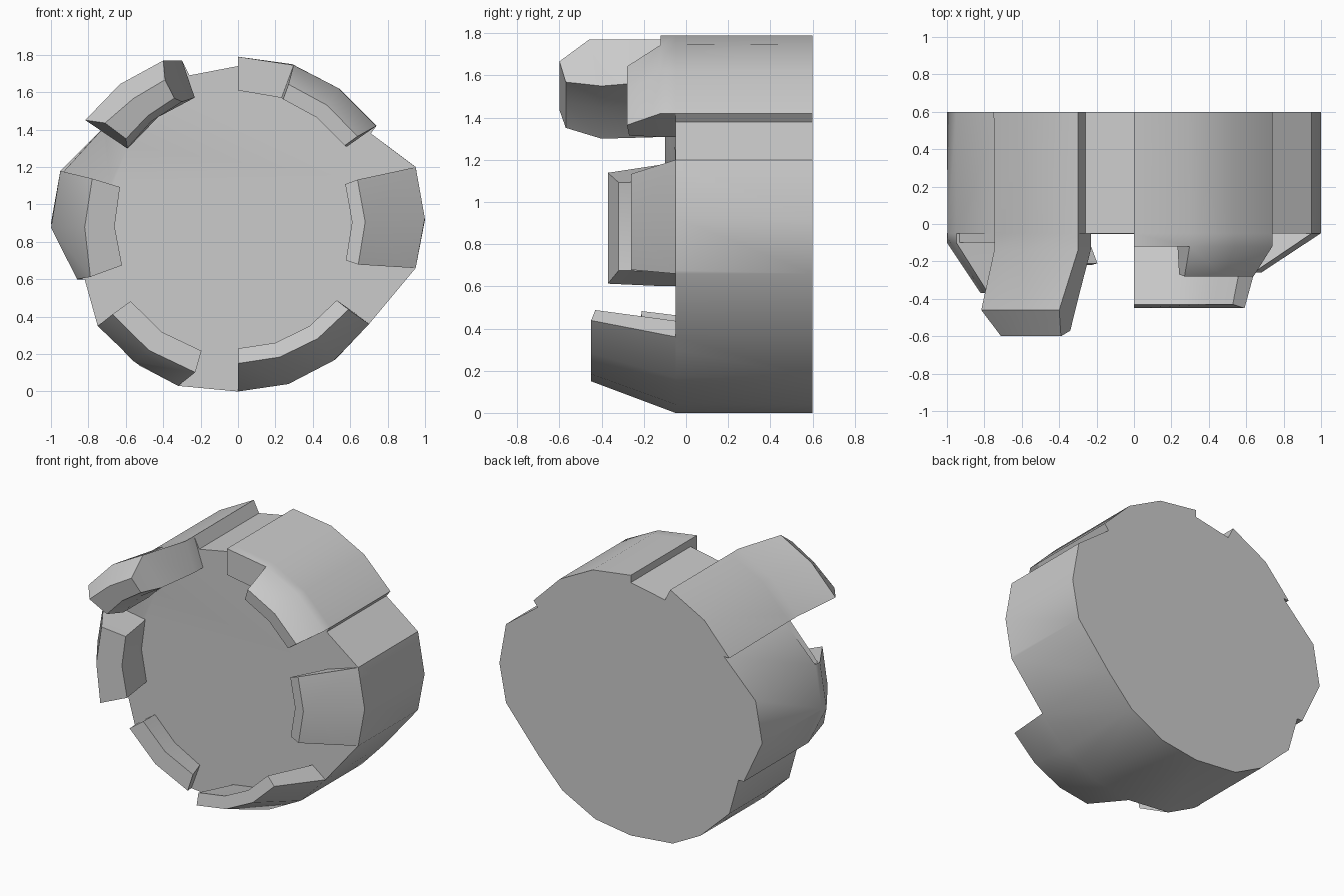
import bpy, bmesh
from math import sin, cos, radians

if "Cube" in bpy.data.objects:
    bpy.data.objects.remove(bpy.data.objects["Cube"])

CZ = 0.9     # height of the drum axis (axis runs along y)
Y0 = -.03    # claw roots sit just inside the drum front


def loft(name, rings):
    """Skin closed rings of points and cap both ends."""
    bm = bmesh.new()
    vs = [[bm.verts.new(p) for p in ring] for ring in rings]
    n = len(vs[0])
    for a, b in zip(vs, vs[1:]):
        for i in range(n):
            j = (i + 1) % n
            bm.faces.new((a[i], a[j], b[j], b[i]))
    bm.faces.new(vs[0])
    bm.faces.new(vs[-1])
    bmesh.ops.recalc_face_normals(bm, faces=bm.faces)
    me = bpy.data.meshes.new(name)
    bm.to_mesh(me)
    bm.free()
    ob = bpy.data.objects.new(name, me)
    bpy.context.collection.objects.link(ob)
    return ob


claws = []


def claw(name, n, root, *stations):
    """Arc-shaped claw. Station: y outer, y inner, start/end angle, outer/inner radius.
    The outer radius may be a list, one value per corner."""
    y, _, a0, a1, ro, ri = root
    buried = (Y0, Y0, a0 + .8, a1 - .8, [r - .015 for r in ro], ri + .01)
    rings = []
    for yo, yi, a0, a1, ro, ri in (buried, root) + stations:
        angs = [radians(a0 + (a1 - a0) * i / n) for i in range(n + 1)]
        outer = ro if isinstance(ro, list) else [ro] * (n + 1)
        ring = [(r * cos(a), yo, CZ + r * sin(a)) for r, a in zip(outer, angs)]
        ring += [(ri * cos(a), yi, CZ + ri * sin(a)) for a in reversed(angs)]
        rings.append(ring)
    claws.append(loft(name, rings))


# drum body: irregular faceted outline (x, z) with small steps beside the claws
outline = [(0, 1.79), (.29, 1.75), (.54, 1.62), (.74, 1.42), (.71, 1.38),
           (.95, 1.2), (1, .92), (.95, .66), (.7, .36), (.52, .17), (.27, .04),
           (0, 0), (-.32, .03), (-.53, .14), (-.75, .35), (-.82, .6), (-.86, .6),
           (-1, .9), (-.95, 1.18), (-.71, 1.42), (-.75, 1.42), (-.56, 1.63),
           (-.3, 1.77), (-.26, 1.69), (0, 1.74)]
drum = loft("clawed_drum", [[(x, y, z) for x, z in outline] for y in (-.05, .6)])

# top left claw: flares outward, then a bevelled tip
root = [.92, .922, .912]
claw("top_left_claw", 2, (-.05, -.05, 109, 145, root, .71), (-.14, -.14, 109, 145, root, .71),
     (-.46, -.40, 114.7, 146, [.957, .975, .985], .715),
     (-.6, -.57, 117, 143, [.86, .87, .89], .75))

# top right claw: blunt short part and longer bevelled part
claw("top_right_block", 1, (-.05, -.05, 70.5, 90, [.896, .89], .71),
     (-.12, -.12, 70.5, 90, [.896, .89], .71))
root = [.904, .9, .897]
claw("top_right_claw", 2, (-.05, -.05, 35.1, 71.2, root, .71), (-.12, -.12, 35.1, 71.2, root, .71),
     (-.28, -.27, 36, 70, .79, .705))

# side claws
claw("right_claw", 2, (-.05, -.05, -14.2, 17.5, [.98, 1, .996], .75),
     (-.26, -.25, -19, 20, .68, .61))
root = [.99, 1, .911]
claw("left_claw", 2, (-.05, -.05, 163.6, 199.2, root, .7), (-.1, -.1, 163.6, 199.2, root, .69),
     (-.37, -.32, 163, 200, [.815, .82, .84], .66))
root = [.88, .985]
claw("left_rim_wedge", 1, (-.05, -.05, 143.8, 165, root, .72), (-.1, -.055, 143.8, 165, root, .72))

# lower claws
claw("bottom_left_claw", 2, (-.05, -.05, 216.2, 249.8, [.925, .926, .926], .74),
     (-.22, -.21, 216, 254, .83, .71))
claw("bottom_right_claw", 3, (-.05, -.05, 270, 322.4, [.9, .9, .896, .885], .76),
     (-.45, -.43, 270, 322, .75, .67))

# fuse the claws into the drum
bpy.context.view_layer.objects.active = drum
drum.select_set(True)
for c in claws:
    m = drum.modifiers.new("fuse", 'BOOLEAN')
    m.operation, m.solver, m.object = 'UNION', 'EXACT', c
    bpy.ops.object.modifier_apply(modifier=m.name)
    bpy.data.objects.remove(c)

# weld slivers along the joints, then shade
bm = bmesh.new()
bm.from_mesh(drum.data)
bmesh.ops.remove_doubles(bm, verts=bm.verts, dist=.012)
bmesh.ops.dissolve_degenerate(bm, edges=bm.edges, dist=.003)
bm.to_mesh(drum.data)
bm.free()
bpy.ops.object.shade_smooth_by_angle(angle=radians(38))
